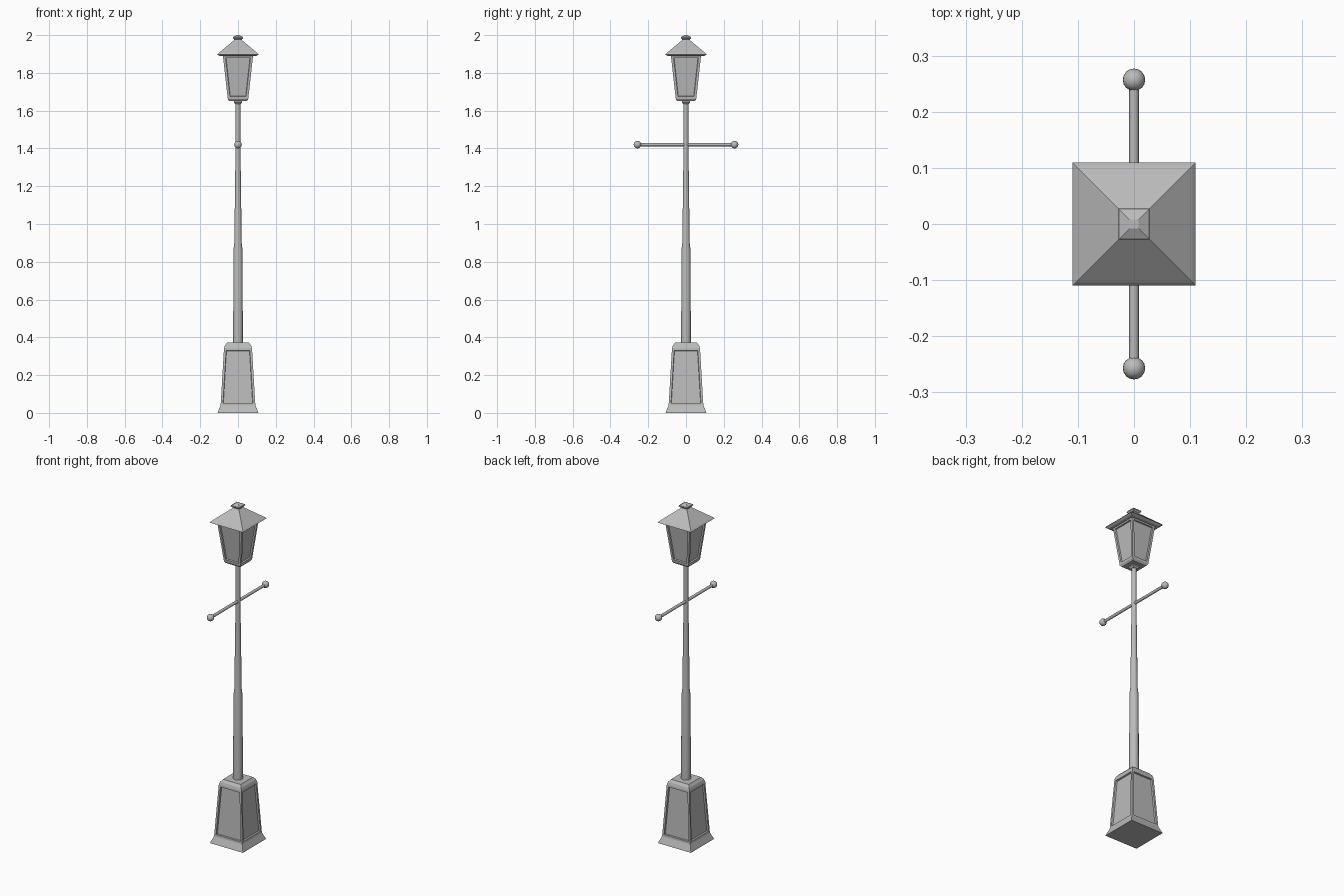
import bpy
import bmesh
import math
from mathutils import Matrix

cube = bpy.data.objects.get("Cube")
if cube:
    bpy.data.objects.remove(cube, do_unlink=True)

iron = bpy.data.materials.new("grey_iron")
iron.use_nodes = True
GREY = (0.5, 0.5, 0.5, 1)
iron.diffuse_color = GREY
iron.node_tree.nodes["Principled BSDF"].inputs["Base Color"].default_value = GREY


def finish(name, bm, smooth=False):
    bmesh.ops.recalc_face_normals(bm, faces=bm.faces)
    mesh = bpy.data.meshes.new(name)
    bm.to_mesh(mesh)
    bm.free()
    mesh.materials.append(iron)
    obj = bpy.data.objects.new(name, mesh)
    bpy.context.collection.objects.link(obj)
    if smooth:
        bpy.ops.object.select_all(action='DESELECT')
        obj.select_set(True)
        bpy.context.view_layer.objects.active = obj
        bpy.ops.object.shade_smooth_by_angle(angle=math.radians(40))
    return obj


def loft(name, profile, sides=4, panel=None, margin=0.0, depth=0.0, smooth=False):
    """Stack rings of (half width, height); optionally sink the faces of one band."""
    bm = bmesh.new()
    grow = math.sqrt(2) if sides == 4 else 1
    turn = math.pi / sides
    rings = []
    for half, z in profile:
        rings.append([bm.verts.new((half * grow * math.cos(turn + math.tau * i / sides),
                                    half * grow * math.sin(turn + math.tau * i / sides), z))
                      for i in range(sides)])
    bands = []
    for low, high in zip(rings, rings[1:]):
        bands.append([bm.faces.new((low[i], low[(i + 1) % sides], high[(i + 1) % sides], high[i]))
                      for i in range(sides)])
    bm.faces.new(rings[0][::-1])
    bm.faces.new(rings[-1])
    if panel is not None:
        bm.normal_update()
        faces = bands[panel]
        bmesh.ops.inset_individual(bm, faces=faces, thickness=margin, use_even_offset=True)
        bmesh.ops.inset_individual(bm, faces=faces, thickness=0.002, depth=-depth,
                                   use_even_offset=True)
    return finish(name, bm, smooth)


# Flared pedestal with sunken panels
loft("pedestal", [(0.108, 0), (0.106, 0.006), (0.092, 0.04), (0.074, 0.343), (0.069, 0.358), (0.058, 0.372)],
     panel=2, margin=0.012, depth=0.009)

# Round post, stepped and tapering
loft("post", [(0.026, 0.36), (0.025, 0.86), (0.02, 0.9), (0.013, 1.42), (0.013, 1.65)],
     sides=16, smooth=True)

# Lantern: collar, glazed body, roof and finial
loft("lantern_collar", [(0.014, 1.634), (0.021, 1.643), (0.021, 1.656)])
loft("lantern_body", [(0.046, 1.65), (0.054, 1.661), (0.08, 1.893)],
     panel=1, margin=0.013, depth=0.008)
loft("lantern_roof", [(0.096, 1.889), (0.11, 1.897), (0.104, 1.904), (0.022, 1.972), (0.019, 1.98)])
loft("finial", [(0.019, 1.975), (0.028, 1.984), (0.027, 1.99), (0.008, 2.0)])

# Ladder rest: crossbar with a ball on each end
bm = bmesh.new()
bmesh.ops.create_cone(bm, cap_ends=True, segments=12, radius1=0.0085, radius2=0.0085, depth=0.5,
                      matrix=Matrix.Translation((0, 0, 1.42)) @ Matrix.Rotation(math.pi / 2, 4, 'X'))
finish("crossbar", bm, True)
for side, label in ((-1, "front"), (1, "back")):
    bm = bmesh.new()
    bmesh.ops.create_uvsphere(bm, u_segments=16, v_segments=10, radius=0.02,
                              matrix=Matrix.Translation((0, side * 0.257, 1.42)))
    finish(label + "_ball", bm, True)
